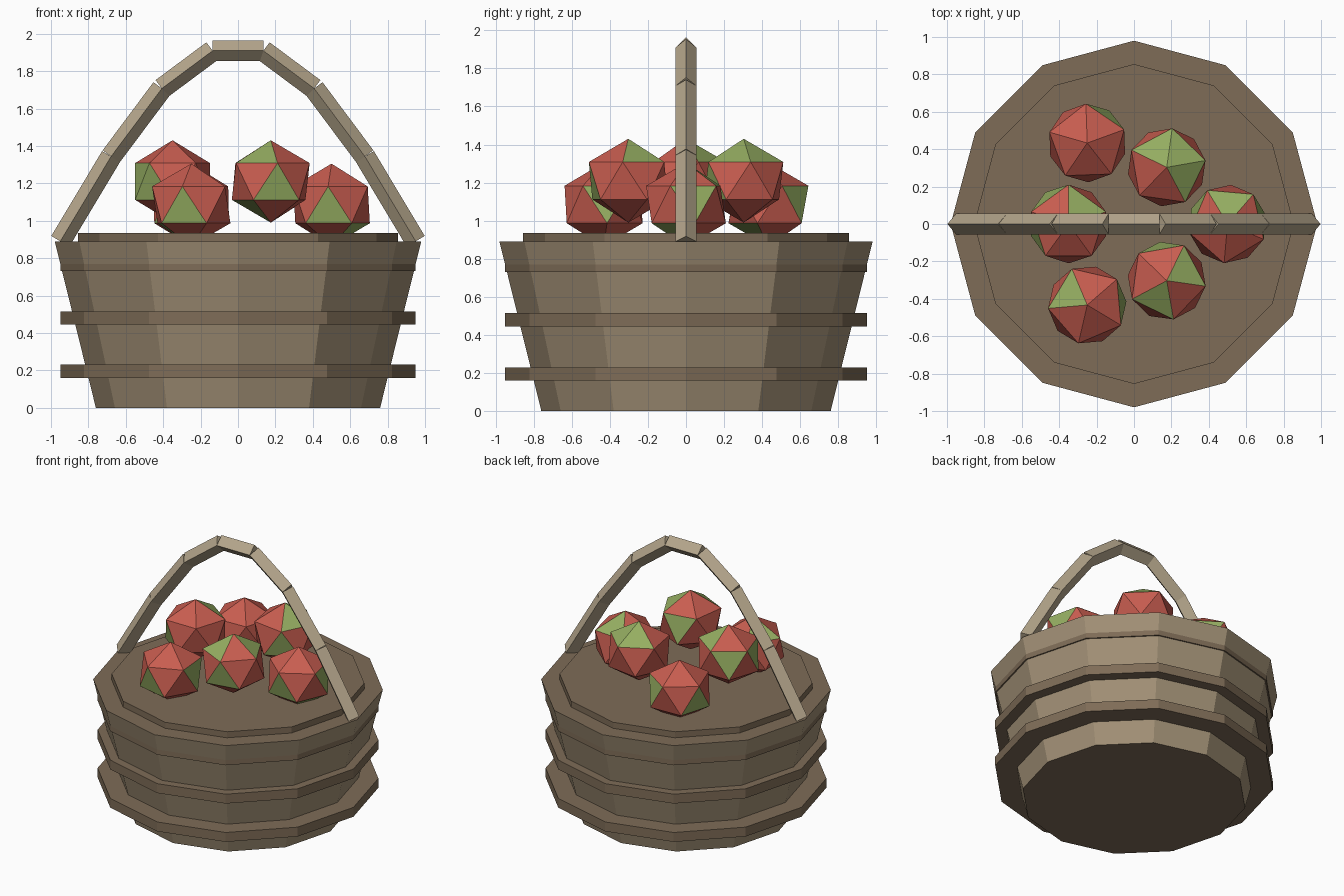
import bpy
from math import sin, cos, pi, radians, atan2, hypot
from mathutils import Vector

if "Cube" in bpy.data.objects:
    bpy.data.objects.remove(bpy.data.objects["Cube"])


def material(name, rgb):
    m = bpy.data.materials.new(name)
    m.diffuse_color = (*rgb, 1)
    m.use_nodes = True
    m.node_tree.nodes["Principled BSDF"].inputs["Base Color"].default_value = m.diffuse_color
    return m


STAVE = material("stave_wood", (0.36, 0.28, 0.18))
DARK = material("dark_wood", (0.21, 0.15, 0.095))
LIGHT = material("handle_wood", (0.46, 0.38, 0.26))
RED = material("fruit_red", (0.58, 0.11, 0.08))
GREEN = material("fruit_green", (0.30, 0.42, 0.12))


def tapered(name, sides, r1, r2, z1, z2, *mats):
    bpy.ops.mesh.primitive_cone_add(vertices=sides, radius1=r1, radius2=r2,
                                    depth=z2 - z1, location=(0, 0, (z1 + z2) / 2))
    ob = bpy.context.object
    ob.name = name
    for m in mats:
        ob.data.materials.append(m)
    return ob


# Basket body with dark top and base
body = tapered("basket_body", 12, 0.76, 0.98, 0, 0.89, STAVE, DARK)
for p in body.data.polygons:
    p.material_index = int(abs(p.normal.z) > 0.9)

# Raised lid disc and three hoops
tapered("basket_lid", 12, 0.855, 0.855, 0.85, 0.935, DARK)
for i, z in enumerate((0.195, 0.48, 0.765)):
    tapered(f"hoop_{i + 1}", 12, 0.95, 0.95, z - 0.035, z + 0.035, DARK)

# Handle: straight square rods set on edge along a sine arch
arch = [(-0.95 + 1.9 * k / 7, 0.89 + 1.045 * sin(pi * k / 7)) for k in range(8)]
for k, ((x1, z1), (x2, z2)) in enumerate(zip(arch, arch[1:])):
    length = hypot(x2 - x1, z2 - z1)
    rod = tapered(f"handle_rod_{k + 1}", 4, 0.056, 0.056, 0, length, LIGHT)
    rod.location = ((x1 + x2) / 2, 0, (z1 + z2) / 2)
    rod.rotation_euler = (0, atan2(x2 - x1, z2 - z1), 0)

# Fruit: turn of each one, and directions (azimuth, elevation) of its green faces
UP, MID, LOW, BASE = 52.6, 10.8, -10.8, -52.6
fruit = [
    (265, [(85, UP), (265, LOW), (13, MID), (301, BASE), (157, MID)]),
    (10, [(118, UP), (46, UP), (334, UP), (298, LOW), (190, BASE)]),
    (20, [(56, MID), (236, LOW), (344, BASE), (164, LOW)]),
    (18, [(54, UP), (234, LOW), (126, MID), (198, MID)]),
    (257, [(149, UP), (257, LOW), (5, MID), (221, BASE)]),
    (280, [(244, UP), (28, UP), (280, LOW), (208, BASE), (100, MID)]),
]
for i, (turn, greens) in enumerate(fruit):
    a = i * pi / 3
    r, z = (0.5, 1.085) if i % 2 == 0 else (0.35, 1.21)
    bpy.ops.mesh.primitive_ico_sphere_add(subdivisions=1, radius=0.235)
    ob = bpy.context.object
    ob.name = f"fruit_{i + 1}"
    ob.data.materials.append(RED)
    ob.data.materials.append(GREEN)
    for az, el in greens:
        az, el = radians(az - turn), radians(el)
        d = Vector((cos(az) * cos(el), sin(az) * cos(el), sin(el)))
        max(ob.data.polygons, key=lambda p: p.normal.dot(d)).material_index = 1
    ob.location = (r * cos(a), r * sin(a), z)
    ob.rotation_euler = (0, 0, radians(turn))
    ob.scale = (1, 1, 0.936)
